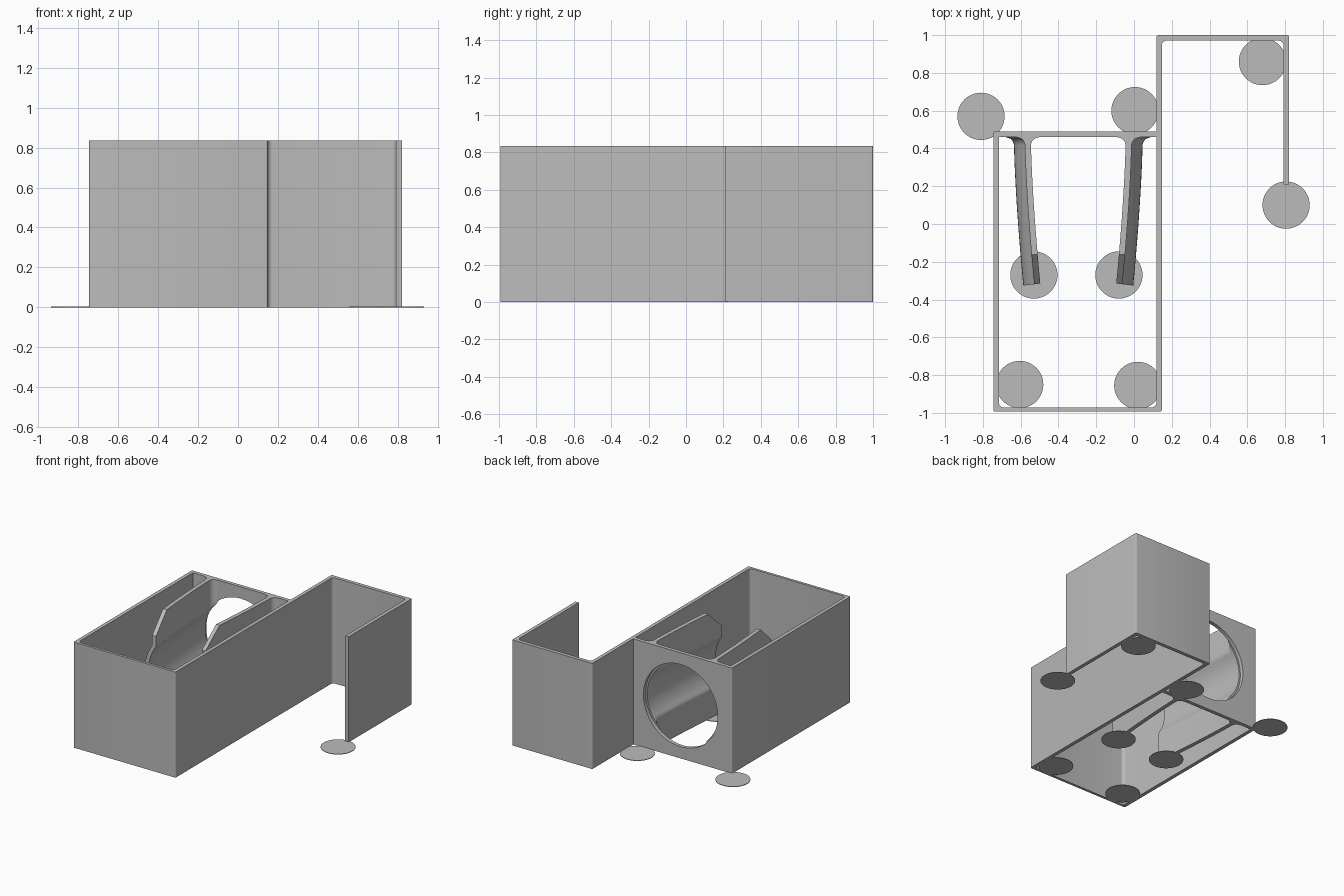
import bpy, bmesh, math
from mathutils import Vector, Matrix

cube = bpy.data.objects.get("Cube")
if cube:
    bpy.data.objects.remove(cube, do_unlink=True)

H = 0.835                      # wall height
T = 0.029                      # wall thickness
CX, CZ = -0.295, H / 2         # axis of the round opening
X0, X1, X2 = -0.745, 0.148, 0.82
BACK, HOOK_END = 0.489, 0.209

grey = bpy.data.materials.new("plain_grey")
grey.use_nodes = True
grey.diffuse_color = (0.5, 0.5, 0.5, 1)
grey.node_tree.nodes["Principled BSDF"].inputs["Base Color"].default_value = (0.5, 0.5, 0.5, 1)


def add_object(name, bm):
    bmesh.ops.remove_doubles(bm, verts=bm.verts, dist=1e-5)
    bmesh.ops.recalc_face_normals(bm, faces=bm.faces)
    mesh = bpy.data.meshes.new(name)
    bm.to_mesh(mesh)
    bm.free()
    mesh.materials.append(grey)
    obj = bpy.data.objects.new(name, mesh)
    bpy.context.collection.objects.link(obj)
    bpy.ops.object.select_all(action='DESELECT')
    obj.select_set(True)
    bpy.context.view_layer.objects.active = obj
    bpy.ops.object.shade_smooth_by_angle(angle=math.radians(30))
    return obj


def rounded(points, steps=5):
    """Outline with each (x, y, radius) corner filleted."""
    out = []
    for i, (x, y, r) in enumerate(points):
        p = Vector((x, y))
        if r == 0:
            out.append(p)
            continue
        a = (Vector(points[i - 1][:2]) - p).normalized() * r
        b = (Vector(points[(i + 1) % len(points)][:2]) - p).normalized() * r
        for k in range(steps + 1):
            t = k / steps * math.pi / 2
            out.append(p + a * (1 - math.sin(t)) + b * (1 - math.cos(t)))
    return out


# One continuous strip: left wall, front wall, right wall and hook
R, S = 0.025, 0.008
strip = rounded([
    (X0, BACK, S), (X0, -1 + 0.008, S), (X1, -1 + 0.008, S), (X1, 1 - T, R),
    (X2 - T, 1 - T, R), (X2 - T, HOOK_END, 0), (X2, HOOK_END, 0), (X2, 1, S),
    (X1 - T, 1, S), (X1 - T, -1 + T, R), (X0 + T, -1 + T, R), (X0 + T, BACK, 0)])
bm = bmesh.new()
base = bm.faces.new([bm.verts.new((p.x, p.y, 0)) for p in strip])
top = bmesh.ops.extrude_face_region(bm, geom=[base], use_keep_orig=True)
bmesh.ops.translate(bm, vec=(0, 0, H), verts=[g for g in top["geom"] if isinstance(g, bmesh.types.BMVert)])
add_object("outer_walls_and_hook", bm)

# Back panel with a round opening: rings from the circle out to the rectangle
bm = bmesh.new()
hole_r, left, right = 0.325, X0 + T, X1 - T
angles = [math.tau * i / 64 for i in range(64)]
angles += [math.atan2(z - CZ, x - CX) % math.tau for x in (left, right) for z in (0, H)]
loops = []
for a in sorted(angles):
    c, s = math.cos(a), math.sin(a)
    reach = min(((right if c > 0 else left) - CX) / c if abs(c) > 1e-6 else 9,
                ((H if s > 0 else 0) - CZ) / s if abs(s) > 1e-6 else 9)
    loops.append([bm.verts.new((CX + c * d, y, CZ + s * d))
                  for d, y in ((hole_r, BACK), (reach, BACK), (reach, BACK - T), (hole_r, BACK - T))])
for i, ring in enumerate(loops):
    nxt = loops[(i + 1) % len(loops)]
    for k in range(4):
        bm.faces.new((ring[k], nxt[k], nxt[(k + 1) % 4], ring[(k + 1) % 4]))
add_object("back_panel", bm)

# Springy clip arms: upright plates that bulge around the bore, bending inward
BASE_Y, TIP_Y, CHAMFER_Y = BACK - T, -0.315, -0.16


def bulge(radius, z):
    return math.sqrt(max(0, radius ** 2 - (z - CZ) ** 2))


def clip_arm(name, side):
    bm = bmesh.new()
    ys = [BASE_Y - 0.045 * i / 6 for i in range(6)]
    ys += [0.415 - (0.415 - CHAMFER_Y) * i / 12 for i in range(13)]
    ys += [CHAMFER_Y + (TIP_Y - CHAMFER_Y) * i / 4 for i in range(1, 5)]
    levels = [0, 0.14] + [CZ + 0.24 * (i / 16 - 1) for i in range(33)] + [0.675]
    sections = []
    for y in ys:
        t = (BASE_Y - y) / (BASE_Y - TIP_Y)
        shift = 0.05 * t ** 1.5
        u = max(0, (y - 0.415) / 0.045)
        flare = 0.045 * (1 - math.sqrt(max(0, 1 - u * u)))
        top_z = H - max(0, CHAMFER_Y - y) * 0.95
        inner, outer = [], []
        for z in levels + [top_z]:
            hi = max(0.251 - flare, bulge(0.312, z))
            ho = max(0.283, bulge(0.341, z)) + flare
            for h, row in ((hi, inner), (ho, outer)):
                lean = 0.12 * t * (h - 0.25)
                row.append(bm.verts.new((CX + side * (h - shift), y - lean, z)))
        sections.append(inner + outer[::-1])
    for a, b in zip(sections, sections[1:]):
        for k in range(len(a)):
            n = (k + 1) % len(a)
            bm.faces.new((a[k], a[n], b[n], b[k]))
    for sec in (sections[0], sections[-1]):
        m = len(sec)
        for k in range(m // 2 - 1):
            bm.faces.new((sec[k], sec[k + 1], sec[m - 2 - k], sec[m - 1 - k]))
    add_object(name, bm)


clip_arm("left_clip_arm", 1)
clip_arm("right_clip_arm", -1)

# Thin round pads under the corners and arm tips
pads = {
    "back_right": (-0.81, 0.57), "back_middle": (0.005, 0.6),
    "hook_corner": (0.68, 0.86), "hook_tip": (0.805, 0.1),
    "right_arm": (-0.53, -0.27), "left_arm": (-0.08, -0.27),
    "front_right": (-0.605, -0.85), "front_left": (0.02, -0.855)}
for place, (x, y) in pads.items():
    bm = bmesh.new()
    bmesh.ops.create_cone(bm, cap_ends=True, segments=48, radius1=0.125, radius2=0.125,
                          depth=0.004, matrix=Matrix.Translation((x, y, 0.002)))
    add_object(place + "_pad", bm)
